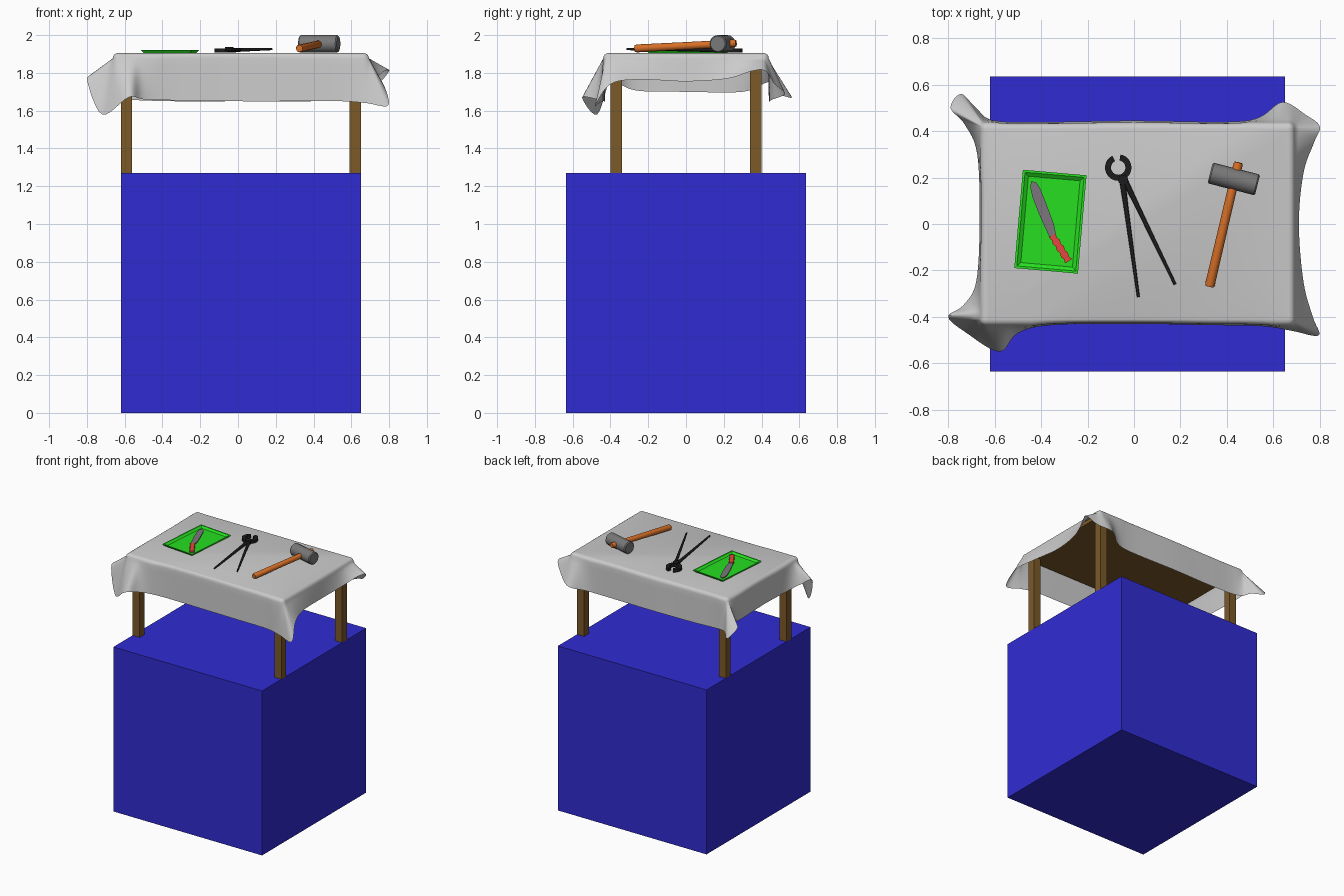
import bpy, bmesh
from math import sin, cos, pi, radians
from mathutils import Vector

if "Cube" in bpy.data.objects:
    bpy.data.objects.remove(bpy.data.objects["Cube"])

def material(name, rgb):
    m = bpy.data.materials.new(name)
    m.diffuse_color = (*rgb, 1)
    m.use_nodes = True
    m.node_tree.nodes["Principled BSDF"].inputs["Base Color"].default_value = m.diffuse_color
    return m

BLUE = material("blue", (0.03, 0.025, 0.65))
WOOD = material("wood", (0.2, 0.1, 0.022))
GREEN = material("green", (0.02, 0.74, 0.015))
RED = material("red", (0.8, 0.06, 0.05))
ORANGE = material("orange", (0.68, 0.16, 0.02))
BLACK = material("black", (0.012, 0.012, 0.012))
STEEL = material("steel", (0.19, 0.19, 0.19))
BLADE = material("blade_grey", (0.2, 0.18, 0.2))

def finish(name, bm, mat=None, smooth=None):
    me = bpy.data.meshes.new(name)
    bm.to_mesh(me)
    bm.free()
    ob = bpy.data.objects.new(name, me)
    bpy.context.collection.objects.link(ob)
    if mat:
        me.materials.append(mat)
    if smooth:
        bpy.ops.object.select_all(action='DESELECT')
        ob.select_set(True)
        bpy.context.view_layer.objects.active = ob
        bpy.ops.object.shade_smooth_by_angle(angle=radians(smooth))
    return ob

def loft(name, rings, mat=None, smooth=None, cap_first=True, cap_last=True):
    """Skin a list of closed rings with equal point counts."""
    bm = bmesh.new()
    vs = [[bm.verts.new(p) for p in r] for r in rings]
    n = len(rings[0])
    for a, b in zip(vs, vs[1:]):
        for i in range(n):
            j = (i + 1) % n
            bm.faces.new((a[i], a[j], b[j], b[i]))
    if cap_first:
        bm.faces.new(vs[0][::-1])
    if cap_last:
        bm.faces.new(vs[-1])
    bmesh.ops.remove_doubles(bm, verts=bm.verts, dist=0.0005)
    bmesh.ops.recalc_face_normals(bm, faces=bm.faces)
    return finish(name, bm, mat, smooth)

def prism(name, outline, z0, z1, mat):
    return loft(name, [[(x, y, z) for x, y in outline] for z in (z0, z1)], mat)

def box(name, x0, x1, y0, y1, z0, z1, mat):
    return prism(name, [(x0, y0), (x1, y0), (x1, y1), (x0, y1)], z0, z1, mat)

def rod(name, p, q, profile, sides, mat):
    """Turned bar from p to q; profile holds (fraction, radius)."""
    p, q = Vector(p), Vector(q)
    rot = (q - p).to_track_quat('Z', 'Y')
    rings = [[p.lerp(q, t) + rot @ Vector((r * cos(2 * pi * i / sides), r * sin(2 * pi * i / sides), 0))
              for i in range(sides)] for t, r in profile]
    return loft(name, rings, mat, 40)

# Plinth and table
box("plinth", -0.62, 0.65, -0.635, 0.635, 0, 1.27, BLUE)
for xn, x in (("left", -0.62), ("right", 0.59)):
    for yn, y in (("front", -0.40), ("back", 0.34)):
        box(f"{yn}_{xn}_leg", x, x + 0.06, y, y + 0.06, 1.27, 1.875, WOOD)
box("table_top", -0.63, 0.66, -0.41, 0.41, 1.865, 1.895, WOOD)

# Tablecloth: hem control points, anticlockwise from the front centre
HEM = [Vector(p) for p in (
    (0, -.43, 1.65), (.3, -.435, 1.65), (.55, -.44, 1.65), (.68, -.46, 1.64), (.795, -.48, 1.628),
    (.77, -.40, 1.74), (.73, -.25, 1.765), (.71, 0, 1.755), (.73, .22, 1.77), (.775, .35, 1.81),
    (.80, .42, 1.81), (.74, .47, 1.74), (.64, .525, 1.69), (.54, .46, 1.66), (.4, .44, 1.65),
    (0, .445, 1.65), (-.35, .44, 1.65), (-.6, .445, 1.66), (-.68, .5, 1.68), (-.745, .56, 1.67),
    (-.79, .50, 1.74), (-.73, .43, 1.75), (-.675, .3, 1.70), (-.665, 0, 1.70), (-.68, -.25, 1.705),
    (-.735, -.35, 1.74), (-.80, -.40, 1.77), (-.72, -.47, 1.58), (-.58, -.55, 1.67),
    (-.50, -.47, 1.66), (-.35, -.435, 1.655))]

def spline(pts, steps):
    n, out = len(pts), []
    for i in range(n):
        a, b, c, d = (pts[(i + k) % n] for k in (-1, 0, 1, 2))
        for s in range(steps):
            t = s / steps
            out.append(0.5 * (2 * b + (c - a) * t + (2 * a - 5 * b + 4 * c - d) * t ** 2
                              + (3 * b - a - 3 * c + d) * t ** 3))
    return out

CLOTH_Z = 1.905
columns = []
for h in spline(HEM, 6):
    top = Vector((min(max(h.x, -0.635), 0.665), min(max(h.y, -0.41), 0.41), CLOTH_Z))
    out = Vector((h.x - top.x, h.y - top.y, 0))
    r = min(0.028, out.length * 0.8)
    out.normalize()
    col = [top + out * r * sin(a) - Vector((0, 0, 0.028 * (1 - cos(a))))
           for a in (0, pi / 8, pi / 4, 3 * pi / 8, pi / 2)]
    col += [col[4].lerp(h, k / 6) for k in range(1, 7)]
    columns.append(col)
loft("tablecloth", list(zip(*columns)), None, 60, cap_last=False)

# Tray
def tray_ring(inset, z):
    w, d = 0.1375 - inset, 0.2125 - inset
    return [(x, y, z) for x, y in ((-w, -d), (w, -d), (w, d), (-w, d))]

tray = loft("tray", [tray_ring(0.014, 0), tray_ring(0, 0.016), tray_ring(0.01, 0.016),
                     tray_ring(0.026, 0.004)], GREEN)
tray.location = (-0.36, 0.01, 1.906)
tray.rotation_euler.z = radians(-5)

# Knife
prism("knife_blade", [(-.442, .185), (-.447, .16), (-.437, .115), (-.41, .045), (-.365, -.055),
                      (-.335, -.05), (-.345, 0), (-.375, .08), (-.405, .155), (-.42, .178)],
      1.911, 1.917, BLADE)
p, q = Vector((-0.352, -0.05)), Vector((-0.282, -0.16))
side = Vector((q.y - p.y, p.x - q.x)).normalized()
grip = [(t / 16, 0.015 + 0.003 * cos(t * pi / 2)) for t in range(17)]
prism("knife_handle", [p.lerp(q, t) + side * w for t, w in grip]
      + [p.lerp(q, t) - side * w for t, w in grip[::-1]], 1.91, 1.92, RED)

# Pliers
def arc(r, a0, a1, n=12):
    return [(-0.068 + r * cos(radians(a0 + (a1 - a0) * i / n)),
             0.243 + r * sin(radians(a0 + (a1 - a0) * i / n))) for i in range(n + 1)]

for name, a0, a1 in (("right_jaw", -75, 80), ("left_jaw", 116, 302)):
    prism("pliers_" + name, arc(0.057, a0, a1) + arc(0.031, a1, a0), 1.907, 1.93, BLACK)
rod("pliers_pivot", (-0.047, 0.19, 1.907), (-0.047, 0.19, 1.937), [(0, .022), (1, .022)], 16, BLACK)
for name, start, end in (("left", (-.052, .2, 1.92), (.019, -.315, 1.926)),
                         ("right", (-.045, .2, 1.92), (.177, -.26, 1.926))):
    rod(f"pliers_{name}_handle", start, end, [(0, .013), (.25, .01), (1, .006)], 10, BLACK)

# Hammer
rod("hammer_handle", (.325, -.27, 1.929), (.45, .265, 1.957),
    [(0, .018), (.02, .021), (.5, .02), (.98, .02), (1, .017)], 16, ORANGE)
rod("hammer_head", (.328, .22, 1.954), (.532, .168, 1.954),
    [(0, .04), (.03, .046), (.97, .046), (1, .04)], 20, STEEL)
